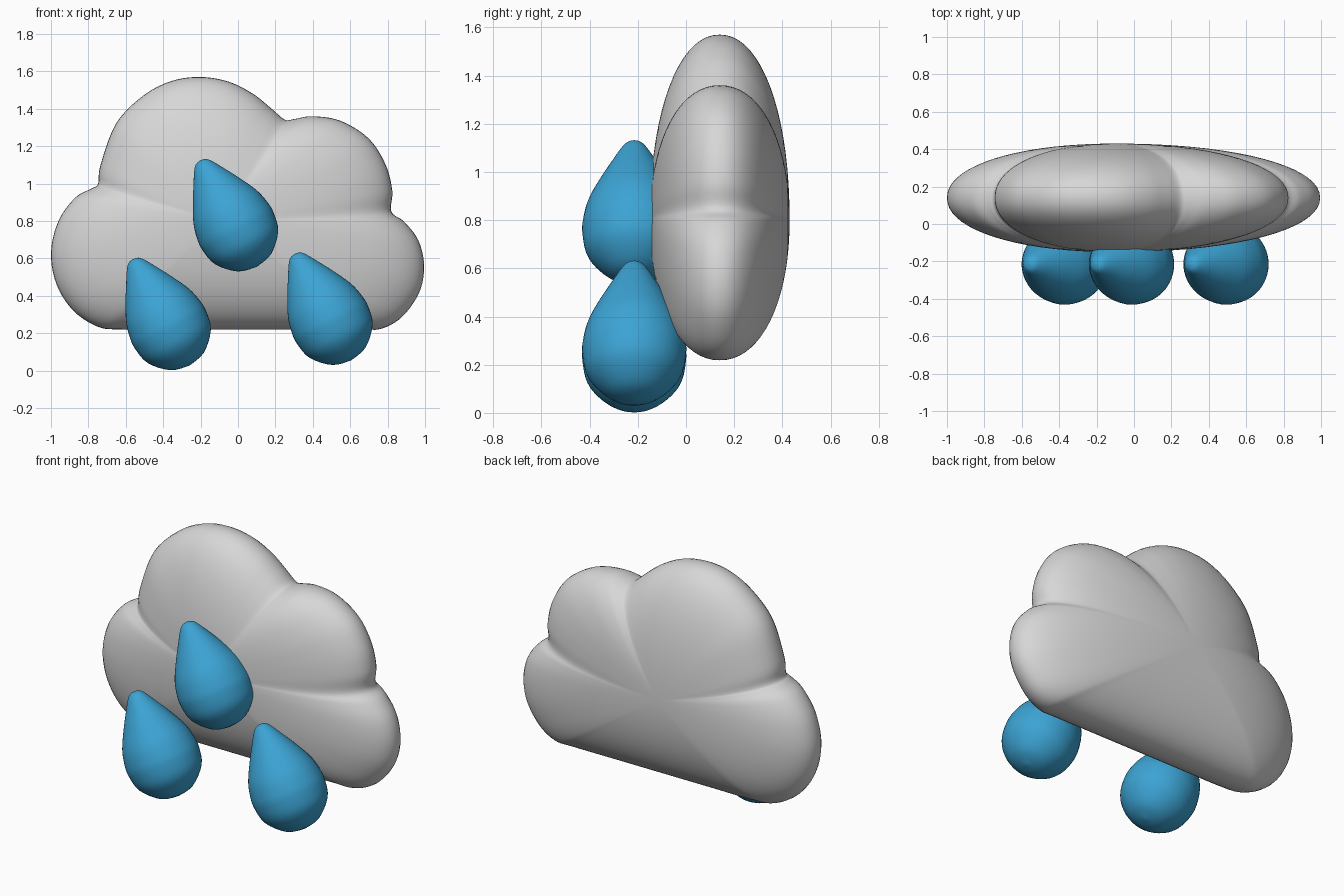
import bpy, bmesh, math
from mathutils import Vector, Matrix

if "Cube" in bpy.data.objects:
    bpy.data.objects.remove(bpy.data.objects["Cube"])


def material(name, rgb):
    m = bpy.data.materials.new(name)
    m.diffuse_color = (*rgb, 1)
    m.use_nodes = True
    m.node_tree.nodes["Principled BSDF"].inputs["Base Color"].default_value = m.diffuse_color
    return m


def finish(bm, name, mat):
    bmesh.ops.recalc_face_normals(bm, faces=bm.faces)
    for f in bm.faces:
        f.smooth = True
    me = bpy.data.meshes.new(name)
    bm.to_mesh(me)
    bm.free()
    me.materials.append(mat)
    ob = bpy.data.objects.new(name, me)
    bpy.context.collection.objects.link(ob)
    return ob


def spline(pts, steps, closed):
    """Catmull-Rom curve through 2D points."""
    n, out = len(pts), []
    P = [Vector(p) for p in pts]
    get = (lambda i: P[i % n]) if closed else (lambda i: P[max(0, min(n - 1, i))])
    for i in range(n if closed else n - 1):
        a, b, c, d = (get(i + k) for k in (-1, 0, 1, 2))
        for s in range(steps):
            t = s / steps
            out.append(0.5 * (2 * b + (c - a) * t + (2 * a - 5 * b + 4 * c - d) * t * t
                              + (3 * b - a - 3 * c + d) * t ** 3))
    if not closed:
        out.append(P[-1])
    return out


def skin(bm, rings, first, last):
    """Bridge vertex rings and close both ends with a pole."""
    n = len(rings[0])
    for i in range(n):
        j = (i + 1) % n
        bm.faces.new((first, rings[0][i], rings[0][j]))
        bm.faces.new((last, rings[-1][j], rings[-1][i]))
        for a, b in zip(rings, rings[1:]):
            bm.faces.new((a[i], b[i], b[j], a[j]))


grey = material("cloud grey", (0.68, 0.68, 0.68))
blue = material("rain blue", (0.045, 0.37, 0.66))

# Cloud: lobed outline puffed up front and back towards its middle
outline = [(-0.748, 1.0), (-0.735, 1.1), (-0.65, 1.325), (-0.5, 1.475), (-0.35, 1.55),
           (-0.2, 1.57), (-0.05, 1.545), (0.08, 1.48), (0.18, 1.4), (0.25, 1.342),
           (0.3, 1.345), (0.4, 1.36), (0.55, 1.335), (0.7, 1.24), (0.79, 1.1),
           (0.825, 0.96), (0.82, 0.85), (0.89, 0.795), (0.965, 0.695), (0.995, 0.56),
           (0.97, 0.42), (0.88, 0.29), (0.77, 0.225), (0.65, 0.22), (0.3, 0.22),
           (-0.3, 0.22), (-0.62, 0.22), (-0.75, 0.235), (-0.88, 0.32), (-0.97, 0.46),
           (-1.0, 0.63), (-0.96, 0.8), (-0.87, 0.925), (-0.78, 0.975)]
cx, cz, cy, depth, power, layers = -0.1, 0.8, 0.14, 0.29, 2.12, 36
bm = bmesh.new()
rim = spline(outline, 5, True)
rings = []
for k in range(1, layers):
    a = math.pi * k / layers
    t = math.sin(a) ** (2 / power)
    h = math.copysign(abs(math.cos(a)) ** (2 / power), math.cos(a)) if k * 2 != layers else 0
    rings.append([bm.verts.new((cx + t * (p.x - cx), cy - depth * h, cz + t * (p.y - cz)))
                  for p in rim])
skin(bm, rings, bm.verts.new((cx, cy - depth, cz)), bm.verts.new((cx, cy + depth, cz)))
finish(bm, "cloud", grey)

# Raindrops: one turned teardrop profile (radius, height), leaning left
profile = spline([(0, -0.215), (0.1, -0.19), (0.19, -0.1), (0.215, 0), (0.211, 0.07),
                  (0.19, 0.15), (0.14, 0.25), (0.097, 0.325), (0.055, 0.395),
                  (0.03, 0.422), (0, 0.43)], 4, False)
lean = Matrix.Rotation(-math.radians(28), 4, 'Y')


def raindrop(name, x, z):
    bm = bmesh.new()
    rings = [[bm.verts.new((p.x * math.cos(a), p.x * math.sin(a), p.y))
              for a in (math.tau * i / 48 for i in range(48))] for p in profile[1:-1]]
    skin(bm, rings, bm.verts.new((0, 0, profile[0].y)), bm.verts.new((0, 0, profile[-1].y)))
    bmesh.ops.transform(bm, matrix=Matrix.Translation((x, -0.215, z)) @ lean, verts=bm.verts)
    finish(bm, name, blue)


raindrop("raindrop_middle", 0.0, 0.745)
raindrop("raindrop_left", -0.36, 0.217)
raindrop("raindrop_right", 0.505, 0.245)
